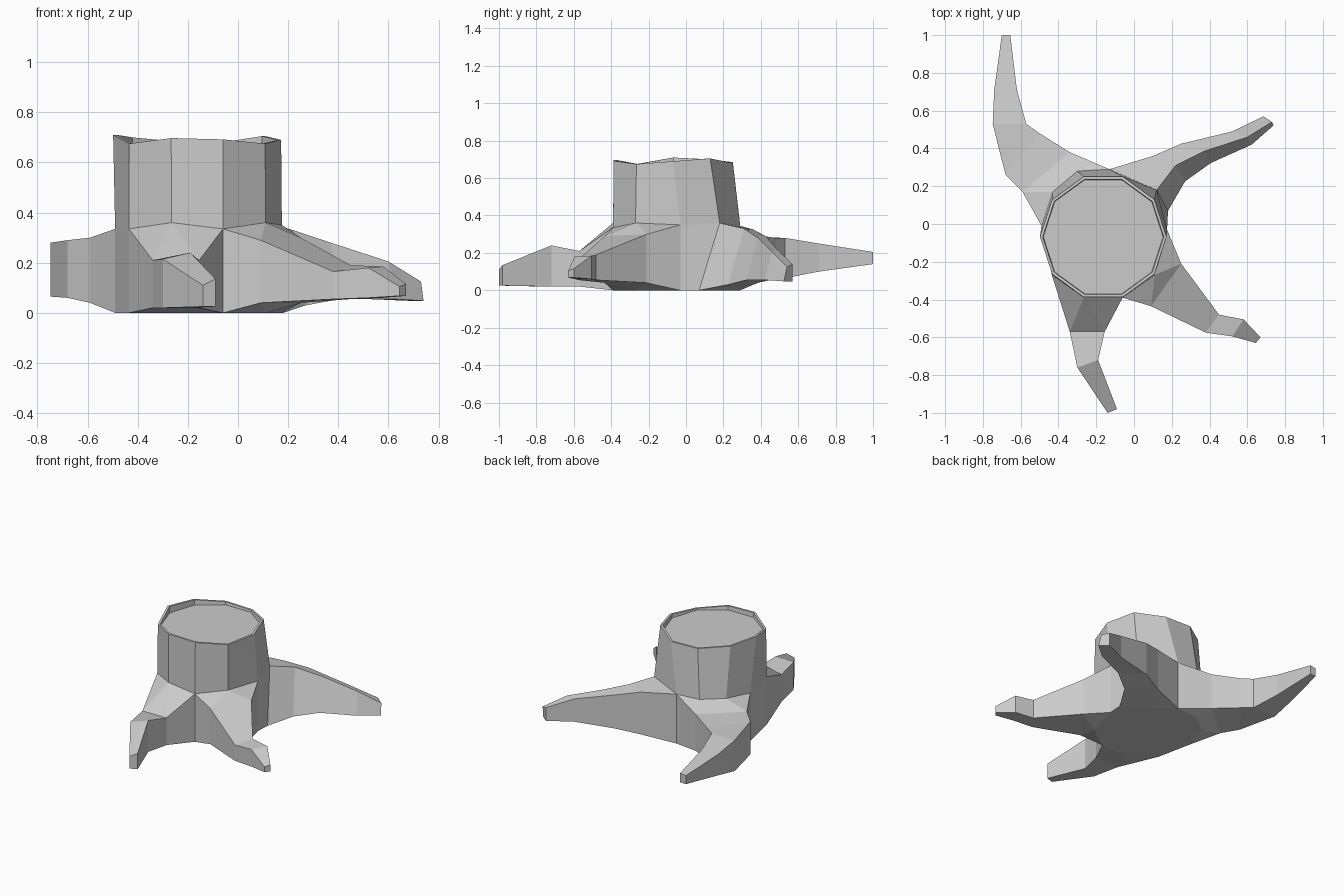
import bpy, bmesh
from math import cos, sin, pi

if "Cube" in bpy.data.objects:
    bpy.data.objects.remove(bpy.data.objects["Cube"])

bm = bmesh.new()
N = 10
CX, CY, R = -0.163, -0.068, 0.335


def ring(r, heights):
    return [bm.verts.new((CX + r * cos(2 * pi * i / N), CY + r * sin(2 * pi * i / N), heights[i]))
            for i in range(N)]


def bridge(a, b):
    for i in range(N):
        j = (i + 1) % N
        bm.faces.new((a[i], a[j], b[j], b[i]))


# Trunk: uneven cut rim, recessed top, flared waist and flat foot
rim_z = [0.69, 0.705, 0.68, 0.685, 0.70, 0.71, 0.675, 0.697, 0.692, 0.675]
waist_pts = [(0.175, -0.03, 0.35), (0.12, 0.18, 0.36), (-0.13, 0.29, 0.345), (-0.30, 0.28, 0.35),
             (-0.43, 0.17, 0.35), (-0.49, -0.01, 0.335), (-0.435, -0.27, 0.335),
             (-0.265, -0.39, 0.36), (-0.06, -0.39, 0.335), (0.11, -0.27, 0.36)]
rim = ring(R, rim_z)
inner = ring(R - 0.015, rim_z)
floor = ring(R - 0.018, [0.665] * N)
waist = [bm.verts.new(p) for p in waist_pts]
foot = [bm.verts.new((x, y, 0)) for x, y, z in waist_pts]
foot[1].co.xy = (0.18, 0.07)
bridge(waist, rim)
bridge(rim, inner)
bridge(inner, floor)
bm.faces.new(floor)
bm.faces.new(foot[::-1])
walls = set(range(N))


def root(a, b, sections, flare=(0, 0)):
    """Loft a root out of waist points a..b; section = left xyz, right xyz, bottom z."""
    span = [i % N for i in range(a, b + 1)]
    walls.difference_update(span[:-1])
    prev = None
    for k, (lx, ly, lz, rx, ry, rz, zb) in enumerate(sections):
        f = 1 - 0.8 * k / (len(sections) - 1)
        tl, tr, br, bl = [bm.verts.new(p) for p in (
            (lx, ly, lz), (rx, ry, rz), (rx, ry, zb),
            (lx + flare[0] * f, ly + flare[1] * f, zb))]
        if prev is None:
            s, e = span[0], span[-1]
            bm.faces.new([waist[i] for i in span] + [tr, tl])
            bm.faces.new([foot[i] for i in span] + [br, bl])
            bm.faces.new((waist[s], tl, bl, foot[s]))
            bm.faces.new((waist[e], tr, br, foot[e]))
        else:
            for i in range(4):
                j = (i + 1) % 4
                bm.faces.new((prev[i], prev[j], (tl, tr, br, bl)[j], (tl, tr, br, bl)[i]))
        prev = (tl, tr, br, bl)
    bm.faces.new(prev)


# Back right root
root(1, 2, [(0.22, 0.31, 0.33, 0.10, 0.36, 0.325, 0.03),
            (0.37, 0.385, 0.28, 0.25, 0.425, 0.29, 0.055),
            (0.60, 0.46, 0.205, 0.52, 0.49, 0.215, 0.055),
            (0.73, 0.54, 0.125, 0.685, 0.57, 0.14, 0.048)], (0.05, -0.085))
# Back left root
root(2, 5, [(-0.34, 0.38, 0.295, -0.59, 0.17, 0.30, 0.04),
            (-0.50, 0.48, 0.28, -0.68, 0.26, 0.29, 0.06),
            (-0.57, 0.53, 0.28, -0.748, 0.53, 0.28, 0.065),
            (-0.62, 0.71, 0.25, -0.74, 0.71, 0.245, 0.10),
            (-0.655, 1.0, 0.205, -0.70, 1.0, 0.20, 0.14)])
# Front root
root(6, 8, [(-0.34, -0.57, 0.21, -0.155, -0.57, 0.21, 0.02),
            (-0.30, -0.76, 0.215, -0.19, -0.72, 0.24, 0.02),
            (-0.14, -1.0, 0.11, -0.09, -0.98, 0.135, 0.025)])
# Front right root
root(8, 10, [(0.09, -0.435, 0.29, 0.25, -0.21, 0.30, 0.04),
             (0.38, -0.575, 0.165, 0.45, -0.48, 0.19, 0.055),
             (0.52, -0.595, 0.18, 0.58, -0.505, 0.185, 0.06),
             (0.645, -0.63, 0.105, 0.67, -0.60, 0.115, 0.068)])

# Plain wall where no root leaves the trunk
for i in walls:
    j = (i + 1) % N
    bm.faces.new((foot[i], foot[j], waist[j], waist[i]))

bmesh.ops.triangulate(bm, faces=[f for f in bm.faces if len(f.verts) in (5, 6)])
bmesh.ops.recalc_face_normals(bm, faces=bm.faces)
mesh = bpy.data.meshes.new("tree_stump")
bm.to_mesh(mesh)
bm.free()
bpy.context.collection.objects.link(bpy.data.objects.new("tree_stump", mesh))
